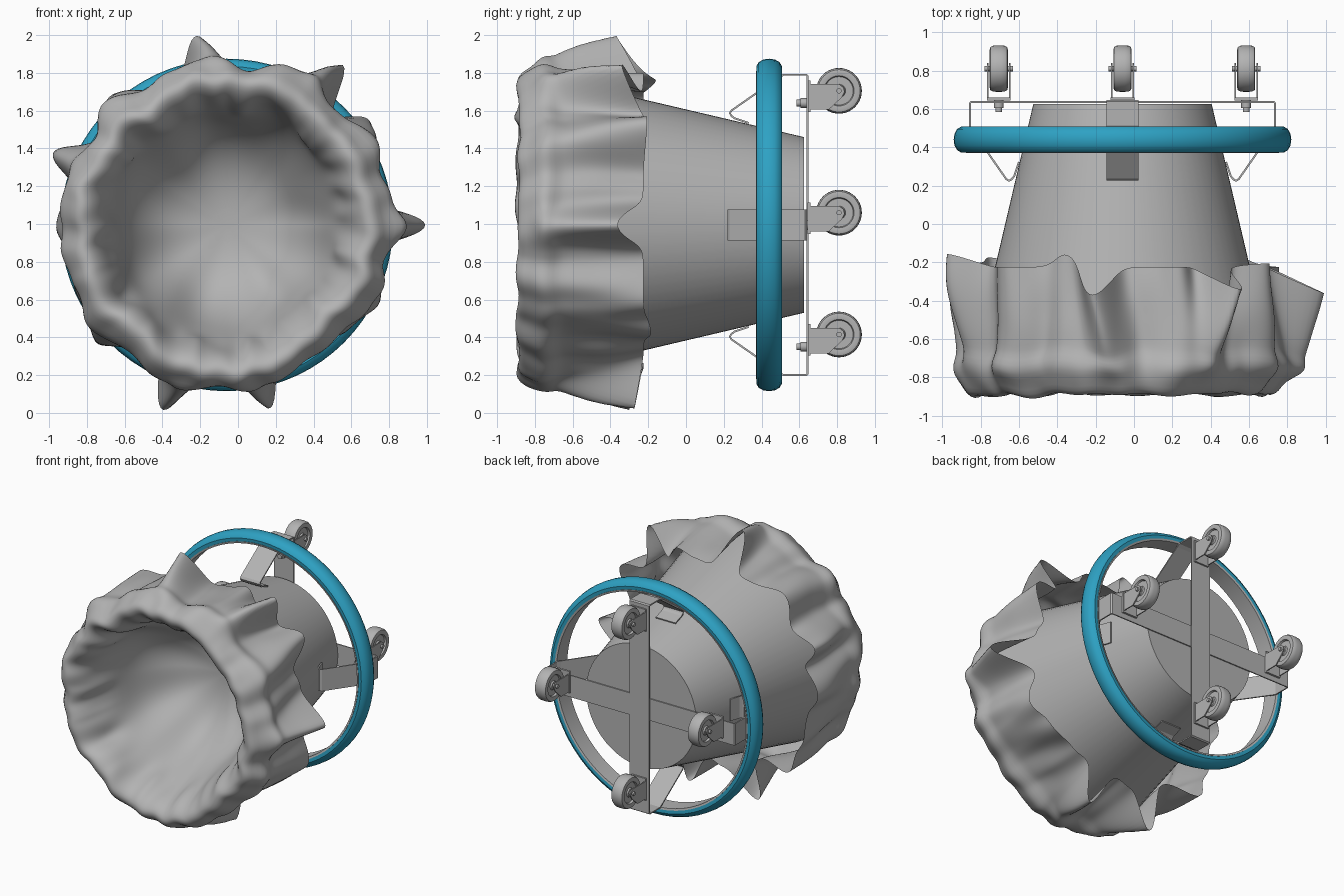
import bpy, bmesh, math
from mathutils import Vector, noise

if "Cube" in bpy.data.objects:
    bpy.data.objects.remove(bpy.data.objects["Cube"])

CX, CZ = -0.06, 0.995          # axis of the tipped-over can (runs along y)


def material(name, rgb):
    m = bpy.data.materials.new(name)
    m.diffuse_color = (*rgb, 1)
    m.use_nodes = True
    m.node_tree.nodes["Principled BSDF"].inputs["Base Color"].default_value = m.diffuse_color
    return m


GRAY = material("light gray", (0.45, 0.45, 0.45))
BLUE = material("bumper blue", (0.027, 0.36, 0.55))


def make(name, verts, faces, mat=GRAY, smooth=True, angle=35):
    bm = bmesh.new()
    vs = [bm.verts.new(v) for v in verts]
    for f in faces:
        bm.faces.new([vs[i] for i in f])
    bmesh.ops.remove_doubles(bm, verts=bm.verts, dist=1e-5)
    bmesh.ops.recalc_face_normals(bm, faces=bm.faces)
    me = bpy.data.meshes.new(name)
    bm.to_mesh(me)
    bm.free()
    me.materials.append(mat)
    ob = bpy.data.objects.new(name, me)
    bpy.context.collection.objects.link(ob)
    if smooth:
        bpy.ops.object.select_all(action='DESELECT')
        ob.select_set(True)
        bpy.context.view_layer.objects.active = ob
        bpy.ops.object.shade_smooth_by_angle(angle=math.radians(angle))
    return ob


def lathe(name, profile, seg, mat=GRAY, axis='Y', at=(CX, 0, CZ), closed=False):
    """Spin (radius, position along axis) points round the axis."""
    n = len(profile)
    verts, faces = [], []
    for i in range(seg):
        a = 2 * math.pi * i / seg
        for r, p in profile:
            o = (r * math.cos(a), p, r * math.sin(a)) if axis == 'Y' else (p, r * math.cos(a), r * math.sin(a))
            verts.append(Vector(at) + Vector(o))
    for i in range(seg):
        j = (i + 1) % seg
        for k in range(n if closed else n - 1):
            l = (k + 1) % n
            faces.append((i * n + k, i * n + l, j * n + l, j * n + k))
    # points on the axis collapse into fans
    clean = []
    for f in faces:
        g = []
        for v in f:
            if profile[v % n][0] == 0:
                v = v % n
            if v not in g:
                g.append(v)
        clean.append(g)
    used = sorted({v for f in clean for v in f})
    index = {v: i for i, v in enumerate(used)}
    return make(name, [verts[v] for v in used], [[index[v] for v in f] for f in clean], mat)


def prism_x(name, outline, x0, x1):
    """Flat (y, z) outline extruded along x."""
    n = len(outline)
    verts = [(x, y, z) for x in (x0, x1) for y, z in outline]
    faces = [list(range(n)), list(range(n, 2 * n))]
    faces += [(i, (i + 1) % n, n + (i + 1) % n, n + i) for i in range(n)]
    return make(name, verts, faces, smooth=False)


# can body, open towards the front
lathe("can_body", [(0.79, -0.76), (0.465, 0.625), (0, 0.625)], 72)

# bumper hoop with its inner metal band
lathe("bumper_hoop", [(0.81, 0.375), (0.84, 0.372), (0.862, 0.385), (0.876, 0.41), (0.88, 0.44),
                      (0.876, 0.47), (0.862, 0.495), (0.84, 0.508), (0.81, 0.505)], 72, BLUE, closed=True)
lathe("hoop_inner_band", [(0.801, 0.375), (0.815, 0.371), (0.815, 0.509), (0.801, 0.505)], 72, closed=True)

# crossed flat bars whose ends bend down to the hoop and hook into spring clips
half = [(0.54, 0.325), (0.565, 0.25), (0.578, 0.234), (0.592, 0.226), (0.606, 0.235),
        (0.78, 0.485), (0.795, 0.51), (0.795, 0.63), (0.79, 0.637)]
path = [(-r, y) for r, y in half] + [(r, y) for r, y in reversed(half)]
for name, upright in (("level_bar", False), ("upright_bar", True)):
    verts = []
    for r, y in path:
        for w in (-0.083, 0.083):
            verts.append((CX + w, y + 0.006, CZ + r) if upright else (CX + r, y - 0.001, CZ + w))
    bar = make(name, verts, [(2 * i, 2 * i + 1, 2 * i + 3, 2 * i + 2) for i in range(len(path) - 1)],
               smooth=False)
    mod = bar.modifiers.new("thickness", 'SOLIDIFY')
    mod.thickness = 0.01
    mod.offset = 0

# four casters, all swivelled upwards
WHEEL = [(0, -0.034), (0.03, -0.04), (0.035, -0.03), (0.075, -0.03), (0.08, -0.044), (0.1, -0.047),
         (0.112, -0.044), (0.119, -0.032), (0.121, -0.012)]
WHEEL += [(r, -p) for r, p in reversed(WHEEL)]
FORK = [(0.655, -0.035), (0.755, -0.035), (0.825, 0.03), (0.84, 0.06), (0.832, 0.085),
        (0.81, 0.1), (0.655, 0.1)]
PLATE = [(0.644, -0.047), (0.66, -0.047), (0.66, 0.12), (0.644, 0.12)]
for tag, dx, dz in (("left", -0.645, 0), ("right", 0.645, 0), ("upper", 0, 0.645), ("lower", 0, -0.645)):
    x, z = CX + dx, CZ + dz
    lathe(tag + "_caster_wheel", WHEEL, 40, axis='X', at=(x, 0.81, z + 0.065))
    lathe(tag + "_caster_axle", [(0, -0.074), (0.014, -0.074), (0.014, 0.074), (0, 0.074)], 12,
          axis='X', at=(x, 0.81, z + 0.065))
    lathe(tag + "_caster_bolt", [(0, 0.585), (0.018, 0.585), (0.018, 0.605), (0.026, 0.605),
                                 (0.026, 0.645), (0, 0.645)], 12, at=(x, 0, z))
    prism_x(tag + "_caster_plate", [(y, z + h) for y, h in PLATE], x - 0.062, x + 0.062)
    for s in (-1, 1):
        prism_x(tag + "_caster_fork", [(y, z + h) for y, h in FORK], x + s * 0.053, x + s * 0.061)

# loose bag: sagging lining, rolled rim and a hanging skirt with flared folds
# fold: angle, height, width in degrees, shift of the hem along y
FOLDS = [(0, 0.30, 6, -0.14), (36, 0.20, 8, 0.02), (54, 0.30, 5, -0.12), (70, 0.10, 7, 0),
         (99, 0.25, 6, -0.15), (111, 0.06, 6, 0.07), (132, 0.18, 10, 0), (157, 0.22, 6, 0.07),
         (181, 0.13, 13, 0), (206, 0.10, 9, 0.02), (222, 0.18, 8, 0.05), (251, 0.29, 6, -0.08),
         (283, 0.27, 5, -0.05), (318, 0.10, 8, 0.04), (333, 0.14, 9, 0)]
LINING = [(0, -0.05), (0.12, -0.055), (0.22, -0.075), (0.32, -0.12), (0.40, -0.19), (0.46, -0.27),
          (0.51, -0.36), (0.55, -0.46), (0.59, -0.57), (0.625, -0.68), (0.655, -0.77), (0.69, -0.84),
          (0.73, -0.882), (0.77, -0.897), (0.812, -0.875), (0.845, -0.82)]
SEG, SKIRT = 200, 12


def bag_point(a, k):
    c, s = math.cos(a), math.sin(a)
    if k < len(LINING):                      # lining and rim
        r, y = LINING[k]
        soft = min(1, r / 0.5)
        r += soft * 0.06 * noise.noise(Vector((c * 1.8, s * 1.8, y * 2)))
        if k > 8:
            r += 0.04 * noise.noise(Vector((c * 6, s * 6, y * 2 + 5)))
            y += 0.03 * noise.noise(Vector((c * 4, s * 4, 9)))
    else:                                    # skirt
        u = (k - len(LINING) + 1) / SKIRT
        flare, hem = 0, -0.225
        for deg, h, w, shift in FOLDS:
            d = (a - math.radians(deg) + math.pi) % (2 * math.pi) - math.pi
            d += math.radians(6) * (1 - u) * math.sin(deg * 3)
            g = math.exp(-(d / math.radians(w)) ** 2)
            flare += h * g
            hem += shift * g
        y = -0.82 + u * (hem + 0.82)
        r = 0.85 + 0.03 * math.sin(min(1, u * 4) * math.pi) - 0.10 * u ** 1.2 + flare * u ** 0.85
        r += (1 - 0.5 * u) * (0.06 * noise.noise(Vector((c * 2.2, s * 2.2, y * 2)))
                              + 0.05 * noise.noise(Vector((c * 6, s * 6, y * 2 + 5))))
        y += (1 - u) * 0.03 * noise.noise(Vector((c * 4, s * 4, 9)))
    return (CX + r * c, y, CZ + r * s)


rows = len(LINING) + SKIRT
verts = [bag_point(0, 0)]
faces = []
for i in range(SEG):
    verts += [bag_point(2 * math.pi * i / SEG, k) for k in range(1, rows)]
m = rows - 1
for i in range(SEG):
    p, q = 1 + i * m, 1 + (i + 1) % SEG * m
    faces.append((0, p, q))
    faces += [(p + k, p + k + 1, q + k + 1, q + k) for k in range(m - 1)]
bag = make("bin_bag", verts, faces, angle=180)
bag.modifiers.new("soften", 'SUBSURF').levels = 1
bag.modifiers["soften"].render_levels = 1
